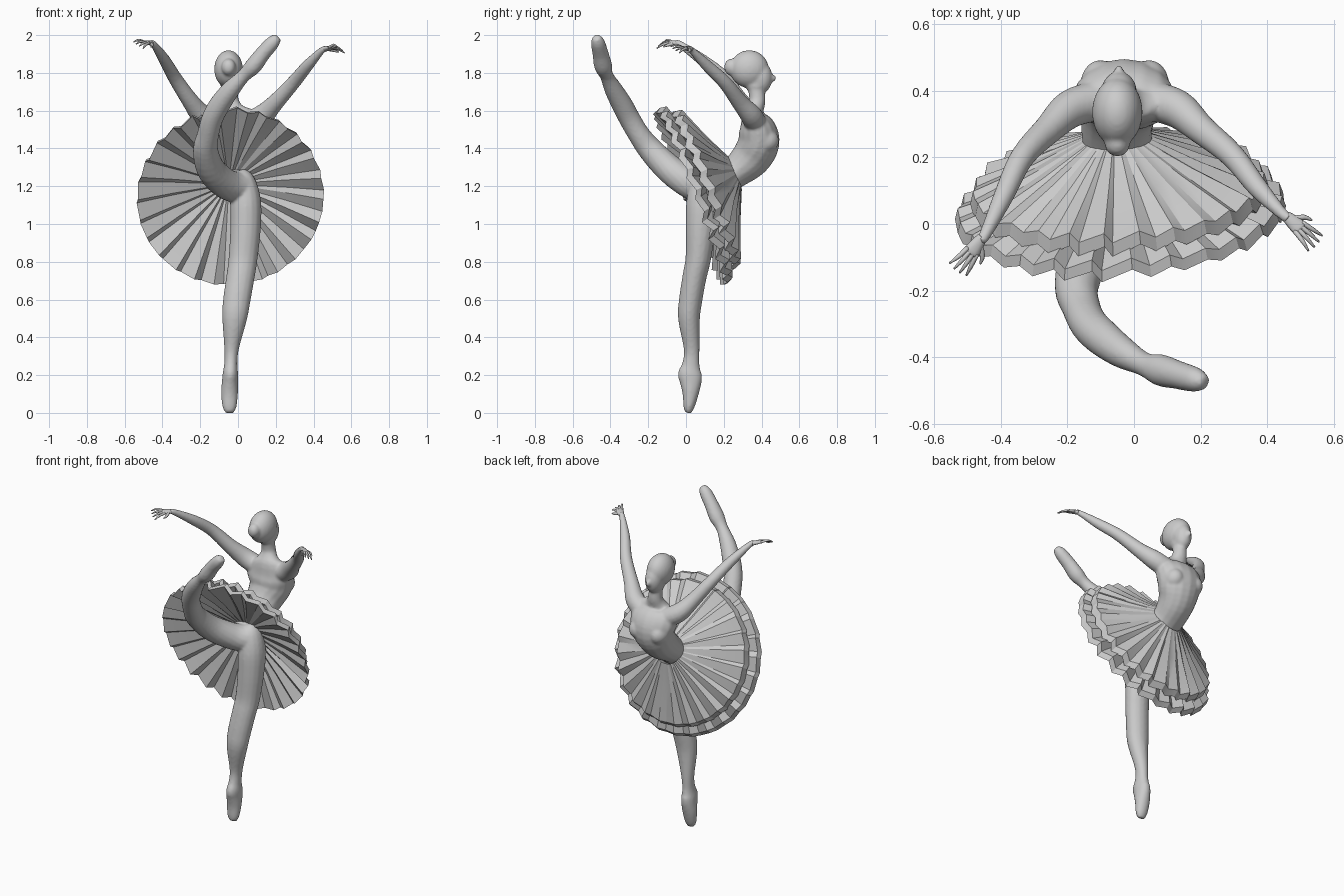
import bpy, bmesh, math, random
from mathutils import Vector

if "Cube" in bpy.data.objects:
    bpy.data.objects.remove(bpy.data.objects["Cube"])
random.seed(4)


def add(name, bm, smooth=True):
    bmesh.ops.recalc_face_normals(bm, faces=bm.faces)
    me = bpy.data.meshes.new(name)
    bm.to_mesh(me)
    bm.free()
    for p in me.polygons:
        p.use_smooth = smooth
    ob = bpy.data.objects.new(name, me)
    bpy.context.collection.objects.link(ob)
    return ob


def spline(pts, steps):
    out = []
    for i in range(len(pts) - 1):
        a, b, c, d = (pts[max(i - 1, 0)], pts[i], pts[i + 1], pts[min(i + 2, len(pts) - 1)])
        for s in range(steps):
            t = s / steps
            out.append([0.5 * (2 * q + (r - p) * t + (2 * p - 5 * q + 4 * r - w) * t * t
                               + (3 * q - p - 3 * r + w) * t ** 3)
                        for p, q, r, w in zip(a, b, c, d)])
    return out + [list(pts[-1])]


def tube(name, pts, ref=(1, 0, 0), sides=16, steps=4):
    """Loft elliptical rings (x, y, z, radius[, depth]) along a smooth path."""
    pts = spline([p if len(p) == 5 else (*p, p[3]) for p in pts], steps)
    bm = bmesh.new()
    rings = []
    for i, p in enumerate(pts):
        t = (Vector(pts[min(i + 1, len(pts) - 1)][:3]) - Vector(pts[max(i - 1, 0)][:3])).normalized()
        u = Vector(ref)
        u = (u - t * u.dot(t)).normalized()
        v = t.cross(u)
        rings.append([bm.verts.new(Vector(p[:3]) + u * p[3] * math.cos(a) + v * p[4] * math.sin(a))
                      for a in (math.tau * k / sides for k in range(sides))])
    for r0, r1 in zip(rings, rings[1:]):
        for k in range(sides):
            j = (k + 1) % sides
            bm.faces.new((r0[k], r0[j], r1[j], r1[k]))
    bm.faces.new(rings[0])
    bm.faces.new(rings[-1])
    return add(name, bm)


def ball(name, loc, size):
    bm = bmesh.new()
    bmesh.ops.create_uvsphere(bm, u_segments=24, v_segments=16, radius=1)
    for v in bm.verts:
        v.co = Vector(loc) + Vector(a * b for a, b in zip(v.co, size))
    return add(name, bm)


body = []
# torso from pelvis to neck
body.append(tube("torso", [
    (0.0, 0.07, 1.17, .07, .06), (-.01, .13, 1.20, .11, .09), (-.05, .245, 1.265, .105, .085),
    (-.045, .34, 1.345, .115, .105), (-.03, .385, 1.43, .14, .11), (-.03, .375, 1.51, .155, .098),
    (-.03, .355, 1.575, .13, .06), (-.035, .365, 1.61, .07, .048), (-.04, .378, 1.66, .043, .043),
    (-.045, .365, 1.76, .043, .045)]))
# fuller chest on both sides
for x in (-.10, .045):
    body.append(ball("chest", (x, .42, 1.44), (.06, .072, .065)))

# standing leg on pointe
body.append(tube("standing_leg", [
    (-.045, .01, 0, .022, .016), (-.045, .015, .03, .037, .029), (-.045, .024, .10, .045, .043),
    (-.042, .025, .17, .043, .060), (-.04, .02, .21, .041, .063), (-.038, .026, .26, .035, .046),
    (-.034, .03, .34, .039, .042), (-.018, .016, .50, .066, .058), (-.006, .025, .60, .073, .062),
    (.013, .045, .72, .075, .064), (.027, .065, .82, .077, .068), (.04, .078, .98, .081, .080),
    (.04, .09, 1.12, .082, .088), (.025, .10, 1.23, .065, .07), (.01, .11, 1.28, .03, .03)]))

# raised leg, bent in front of the skirt underside
body.append(tube("raised_leg", [
    (.02, .10, 1.19, .085), (-.06, .03, 1.21, .082), (-.14, -.08, 1.285, .077),
    (-.172, -.185, 1.39, .067), (-.158, -.25, 1.475, .058), (-.135, -.30, 1.56, .057),
    (-.095, -.34, 1.635, .056), (-.035, -.385, 1.715, .048), (.03, -.42, 1.785, .036),
    (.08, -.438, 1.835, .045, .048), (.13, -.452, 1.90, .041, .043),
    (.185, -.467, 1.962, .037), (.214, -.475, 1.988, .02)], ref=(.7, 0, -.7)))

# arms
body.append(tube("right_arm", [
    (.05, .37, 1.53, .06), (.13, .345, 1.575, .058), (.20, .285, 1.645, .045), (.295, .205, 1.75, .037),
    (.37, .11, 1.84, .031), (.44, .035, 1.915, .019), (.465, .015, 1.93, .017)], ref=(0, 0, 1)))
body.append(tube("left_arm", [
    (-.11, .37, 1.53, .06), (-.19, .345, 1.575, .058), (-.255, .285, 1.655, .045), (-.335, .20, 1.775, .037),
    (-.39, .085, 1.87, .031), (-.445, -.03, 1.95, .019), (-.462, -.05, 1.96, .017)], ref=(0, 0, 1)))

# head with face, nose and hair bun
body.append(ball("skull", (-.05, .335, 1.82), (.076, .103, .1)))
body.append(ball("face", (-.045, .395, 1.775), (.054, .062, .085)))
body.append(ball("jaw", (-.045, .375, 1.735), (.048, .062, .045)))
body.append(ball("nose", (-.045, .452, 1.772), (.014, .026, .022)))
body.append(ball("hair_bun", (-.05, .24, 1.83), (.038, .038, .045)))

# blend body parts into one smooth skin
bpy.ops.object.select_all(action='DESELECT')
for ob in body:
    ob.select_set(True)
bpy.context.view_layer.objects.active = body[0]
bpy.ops.object.join()
dancer = body[0]
dancer.name = "dancer_body"
m = dancer.modifiers.new("blend", 'REMESH')
m.mode = 'VOXEL'
m.voxel_size = .008
m.use_smooth_shade = True
m = dancer.modifiers.new("soften", 'SMOOTH')
m.factor = .5
m.iterations = 6


# hands: flat palm, four fingers and a thumb
def hand(side, wrist, reach, spread):
    w, f, s = Vector(wrist), Vector(reach), Vector(spread)
    up = f.cross(s).normalized()
    up = up if up.z > 0 else -up
    k = w + f * .45
    tube(side + "_palm", [(*w, .016, .014), (*(w + f * .25), .022, .012), (*k, .024, .009),
                          (*(k + f * .06), .015, .005)], ref=s, sides=10)
    for i in range(4):
        o = (i - 1.5) / 1.5
        a = k + s * o * .017 - f * .04
        b = k + f * .28 + s * o * .026 + up * (.006 - .006 * i)
        c = k + f * (.58 - .07 * abs(o)) + s * o * .034 - up * (.008 + .008 * i)
        tube(f"{side}_finger_{i + 1}", [(*a, .008), (*b, .0065), (*c, .003)], sides=8, ref=s, steps=3)
    a, b, c = w + f * .15, w + f * .36 + s * .035 - up * .008, w + f * .55 + s * .046 - up * .018
    tube(side + "_thumb", [(*a, .010), (*b, .008), (*c, .003)], sides=8, ref=s, steps=3)


hand("right", (.455, .025, 1.925), (.092, -.082, .018), (.6, .75, -.15))
hand("left", (-.455, -.04, 1.957), (-.072, -.10, .01), (.8, -.55, -.15))

# pleated tutu: tilted cone with two tiers and an underside
N = Vector((-.06, .93, .365)).normalized()
U = Vector((1, .064, 0)).normalized()
V = N.cross(U)
V = V if V.z > 0 else -V
CENTRE = Vector((-.04, .025, 1.14))
PLEATS = 26
wob = [random.uniform(.5, 1.3) for _ in range(PLEATS)]
fold = [random.uniform(.5, .8) for _ in range(PLEATS)]


def skirt(name, profile, shift=0):
    bm = bmesh.new()
    rings = []
    for r, h, amp in profile:
        ring = []
        for i in range(PLEATS):
            for frac, sign in ((0, 1), (fold[i], -1)):
                a = math.tau * (i + frac + shift) / PLEATS
                z = h + amp * sign * wob[i]
                rr = r * (1 + .5 * amp * sign * wob[i])
                ring.append(bm.verts.new(CENTRE + U * rr * math.cos(a) + N * z
                                         + V * (rr * math.sin(a) + .12 * z)))
        rings.append(ring)
    n = PLEATS * 2
    for r0, r1 in zip(rings, rings[1:]):
        for k in range(n):
            j = (k + 1) % n
            bm.faces.new((r0[k], r0[j], r1[j], r1[k]))
    ob = add(name, bm)
    bpy.ops.object.select_all(action='DESELECT')
    ob.select_set(True)
    bpy.context.view_layer.objects.active = ob
    bpy.ops.object.shade_smooth_by_angle(angle=math.radians(20))


skirt("tutu_upper_tier", [(.09, .268, 0), (.25, .188, .006), (.435, .105, .015),
                          (.445, .062, .017), (.40, .065, .016)])
skirt("tutu_lower_tier", [(.38, .072, .014), (.485, .035, .017), (.495, 0, .017),
                          (.30, .065, .010), (.07, .13, 0)], .3)
